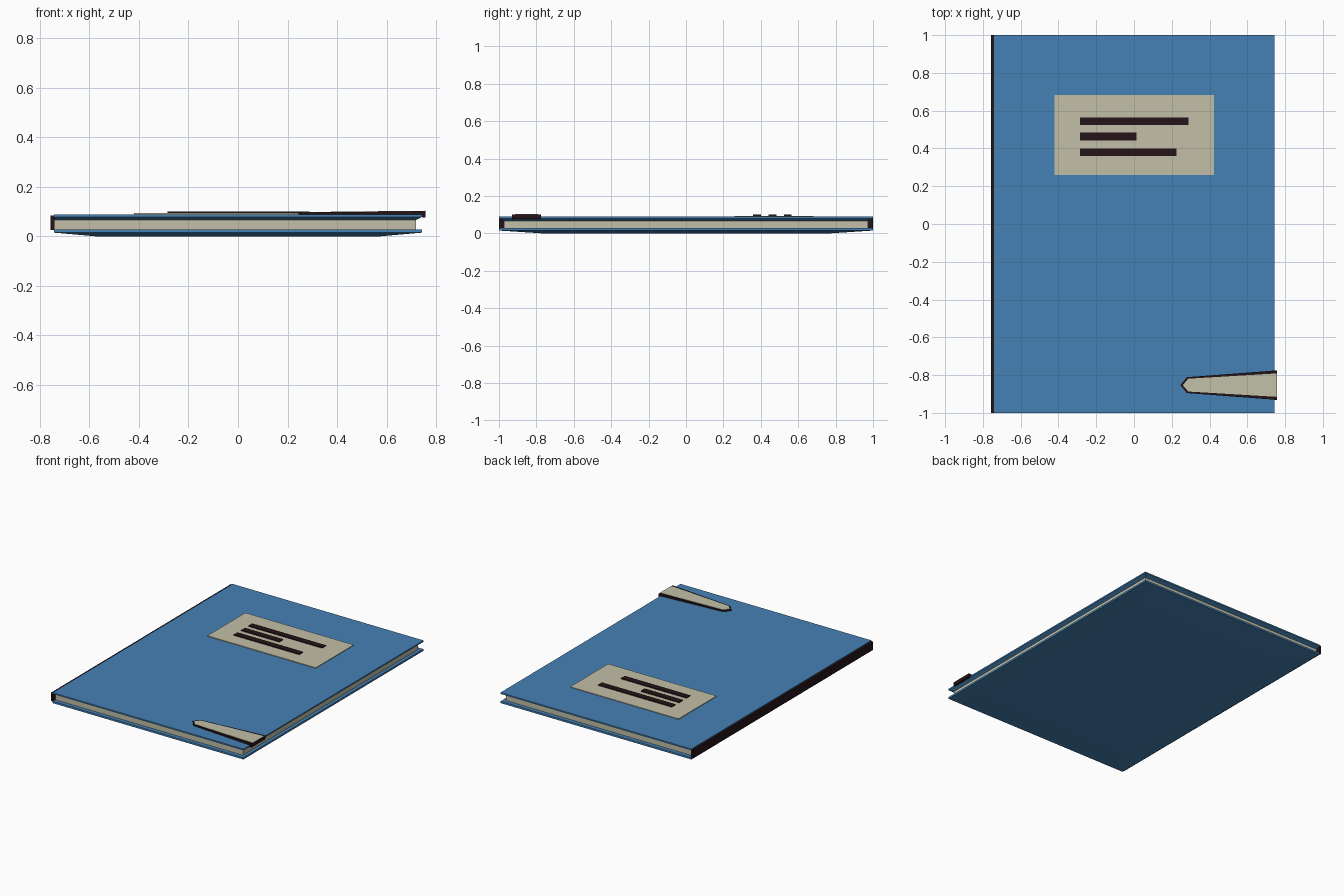
import bpy, bmesh

if "Cube" in bpy.data.objects:
    bpy.data.objects.remove(bpy.data.objects["Cube"])


def material(name, rgb):
    m = bpy.data.materials.new(name)
    m.diffuse_color = (*rgb, 1)
    m.use_nodes = True
    m.node_tree.nodes["Principled BSDF"].inputs["Base Color"].default_value = m.diffuse_color
    return m


BLUE = material("blue_cover", (0.06, 0.22, 0.46))
CREAM = material("cream_paper", (0.54, 0.53, 0.39))
DARK = material("dark_trim", (0.018, 0.007, 0.009))


def loft(name, rings, mat):
    """Closed solid through a stack of point rings, flat shaded."""
    bm = bmesh.new()
    loops = [[bm.verts.new(p) for p in ring] for ring in rings]
    n = len(loops[0])
    for a, b in zip(loops, loops[1:]):
        for i in range(n):
            j = (i + 1) % n
            bm.faces.new((a[i], a[j], b[j], b[i]))
    bm.faces.new(loops[0][::-1])
    bm.faces.new(loops[-1])
    bmesh.ops.recalc_face_normals(bm, faces=bm.faces)
    mesh = bpy.data.meshes.new(name)
    bm.to_mesh(mesh)
    bm.free()
    mesh.materials.append(mat)
    obj = bpy.data.objects.new(name, mesh)
    bpy.context.collection.objects.link(obj)
    return obj


def rect(x0, x1, y0, y1, z):
    return [(x0, y0, z), (x1, y0, z), (x1, y1, z), (x0, y1, z)]


def box(name, x, y, z, mat):
    return loft(name, [rect(*x, *y, z[0]), rect(*x, *y, z[1])], mat)


# Covers: the back one bulges downwards, the front one has a chamfered underside
loft("back_cover", [rect(-0.57, 0.57, -0.77, 0.77, 0.0),
                    rect(-0.742, 0.742, -1, 1, 0.015),
                    rect(-0.742, 0.742, -1, 1, 0.028)], BLUE)
loft("front_cover", [rect(-0.742, 0.718, -0.972, 0.972, 0.066),
                     rect(-0.742, 0.743, -1, 1, 0.079),
                     rect(-0.742, 0.743, -1, 1, 0.089)], BLUE)

# Page block and spine
box("pages", (-0.742, 0.718), (-0.972, 0.972), (0.024, 0.07), CREAM)
box("spine", (-0.756, -0.741), (-1, 1), (0.026, 0.084), DARK)

# Title label with three printed bars
box("label", (-0.42, 0.423), (0.26, 0.682), (0.086, 0.094), CREAM)
for i, (x1, y) in enumerate([(0.288, 0.544), (0.013, 0.463), (0.225, 0.38)]):
    box(f"label_bar_{i + 1}", (-0.285, x1), (y - 0.021, y + 0.021), (0.09, 0.1), DARK)


# Corner clip: pointed tapered strip with a cream inlay, folded over the edge
def clip_ring(tip, neck, neck_w, end_w, z_tip, z_end):
    y = -0.853
    return [(tip, y, z_tip), (neck, y - neck_w, z_tip), (0.756, y - end_w, z_end),
            (0.756, y + end_w, z_end), (neck, y + neck_w, z_tip)]


loft("clip_frame", [clip_ring(0.245, 0.28, 0.042, 0.078, 0.086, 0.086),
                    clip_ring(0.245, 0.28, 0.042, 0.078, 0.097, 0.102)], DARK)
loft("clip_inlay", [clip_ring(0.258, 0.287, 0.034, 0.062, 0.093, 0.098),
                    clip_ring(0.258, 0.287, 0.034, 0.062, 0.0985, 0.1035)], CREAM)
box("clip_fold", (0.742, 0.757), (-0.931, -0.775), (0.077, 0.1015), DARK)
